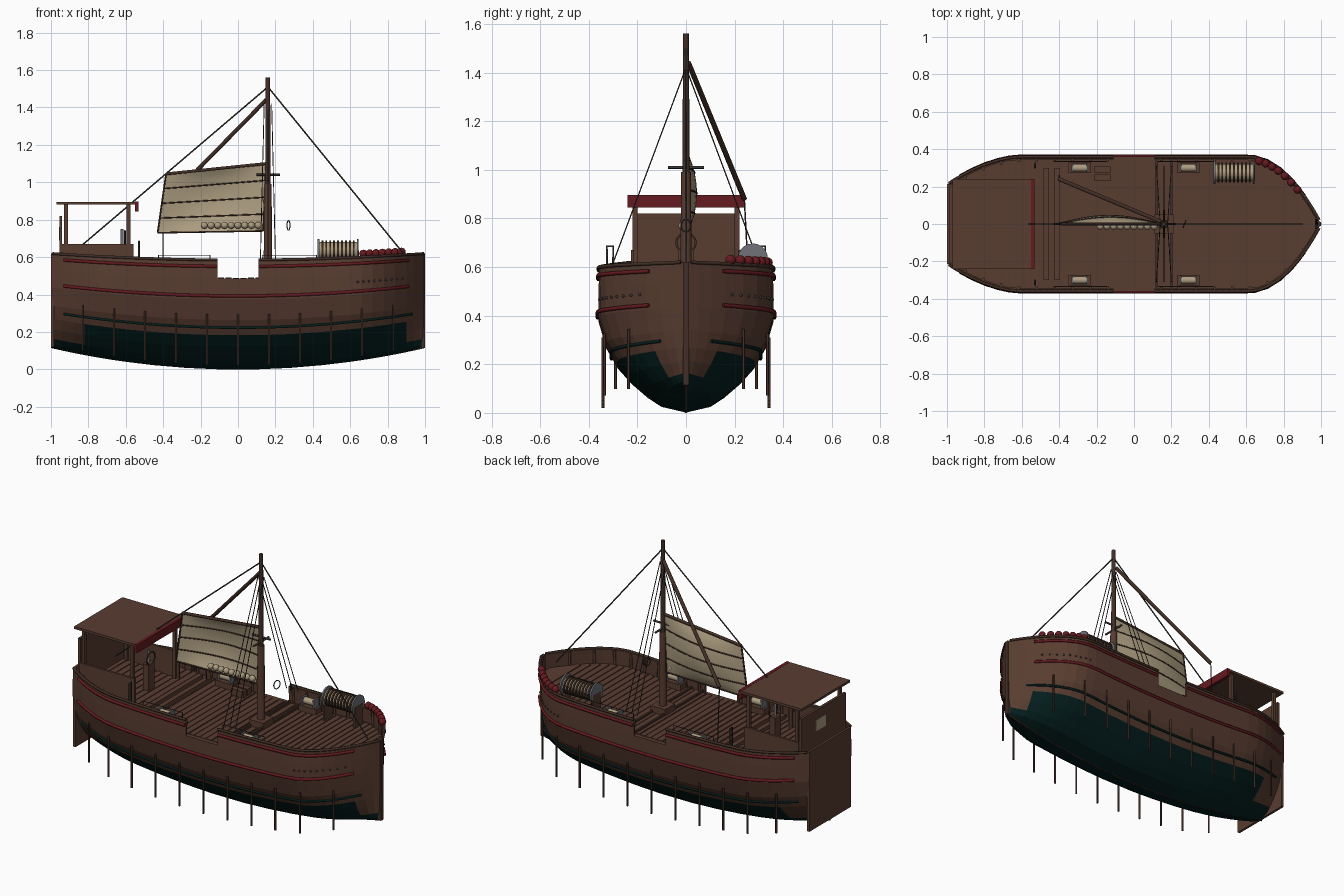
import bpy, bmesh, math
from mathutils import Vector

if "Cube" in bpy.data.objects:
    bpy.data.objects.remove(bpy.data.objects["Cube"])


def material(name, rgb):
    m = bpy.data.materials.new(name)
    m.use_nodes = True
    m.diffuse_color = (*rgb, 1)
    m.node_tree.nodes["Principled BSDF"].inputs["Base Color"].default_value = (*rgb, 1)
    return m


BROWN = material("timber brown", (.098, .046, .030))
DARK = material("dark timber", (.055, .028, .019))
TEAL = material("deep teal", (.0015, .014, .014))
RED = material("oxide red", (.13, .010, .014))
CREAM = material("canvas cream", (.42, .34, .22))
GREY = material("steel grey", (.16, .17, .19))
ROPE = material("rope charcoal", (.045, .040, .036))


def add_mesh(name, bm, *mats):
    me = bpy.data.meshes.new(name)
    bm.to_mesh(me)
    bm.free()
    for m in mats:
        me.materials.append(m)
    ob = bpy.data.objects.new(name, me)
    bpy.context.collection.objects.link(ob)
    return ob


def box(name, lo, hi, mat):
    bm = bmesh.new()
    bmesh.ops.create_cube(bm, size=1)
    for v in bm.verts:
        v.co = [(a + b) / 2 + c * (b - a) for a, b, c in zip(lo, hi, v.co)]
    return add_mesh(name, bm, mat)


def rod(name, a, b, r, mat, r2=None, sides=10):
    a, b = Vector(a), Vector(b)
    bm = bmesh.new()
    bmesh.ops.create_cone(bm, cap_ends=True, segments=sides, radius1=r,
                          radius2=r if r2 is None else r2, depth=(b - a).length)
    for f in bm.faces:
        f.smooth = len(f.verts) == 4
    ob = add_mesh(name, bm, mat)
    ob.location = (a + b) / 2
    ob.rotation_euler = (b - a).to_track_quat('Z', 'Y').to_euler()
    return ob


def ball(name, at, r, mat):
    bm = bmesh.new()
    bmesh.ops.create_uvsphere(bm, u_segments=12, v_segments=8, radius=r)
    for f in bm.faces:
        f.smooth = True
    add_mesh(name, bm, mat).location = at


def tube(name, pts, r, mat, closed=False):
    cu = bpy.data.curves.new(name, 'CURVE')
    cu.dimensions = '3D'
    cu.bevel_depth, cu.bevel_resolution, cu.use_fill_caps = r, 1, True
    sp = cu.splines.new('POLY')
    sp.points.add(len(pts) - 1)
    sp.use_cyclic_u = closed
    for p, co in zip(sp.points, pts):
        p.co = (*co, 1)
    cu.materials.append(mat)
    bpy.context.collection.objects.link(bpy.data.objects.new(name, cu))


# Hull shape: plan width, keel and sheer lines, section fullness
SECTION = [(0, 0), (.04, .28), (.1, .43), (.2, .62), (.31, .78), (.45, .91),
           (.64, 1), (.83, 1), (1, .99)]
DECK_U = .83


def plan(x):
    if x > .6:
        return .36 * (1 - ((x - .6) / .4) ** 2.1)
    return .36 - .15 * (max(0, -.6 - x) / .4) ** 1.8


def fullness(u):
    for (a, fa), (b, fb) in zip(SECTION, SECTION[1:]):
        if u <= b:
            return fa + (fb - fa) * (u - a) / (b - a)
    return SECTION[-1][1]


def hull(x, u, side=1, out=0.0):
    keel, sheer = .115 * x * x, .585 + .035 * x * x
    return Vector((x, side * max(0, plan(x) * fullness(u) + out), keel + u * (sheer - keel)))


stations = ([-1, -.94, -.88, -.82, -.75, -.68, -.6, -.45, -.28, -.11, .11, .28, .45, .6]
            + [.66, .72, .78, .84, .9, .94, .97, 1])
rows = len(SECTION) - 1
bm = bmesh.new()
grid = [[bm.verts.new(hull(x, SECTION[abs(i)][0], 1 if i > 0 else -1))
         for i in range(-rows, rows + 1)] for x in stations]
for j, x in enumerate(stations[:-1]):
    mid = (x + stations[j + 1]) / 2
    for i in range(2 * rows):
        row = max(abs(i - rows), abs(i + 1 - rows))
        if row == rows and abs(mid) < .1:      # boarding gap in the bulwark
            continue
        f = bm.faces.new((grid[j][i], grid[j][i + 1], grid[j + 1][i + 1], grid[j + 1][i]))
        f.material_index = int(SECTION[row][0] <= (.31 if -.82 < mid < .9 else .1))
bmesh.ops.remove_doubles(bm, verts=bm.verts, dist=.0001)
ob = add_mesh("hull", bm, BROWN, TEAL)
mod = ob.modifiers.new("planking", 'SOLIDIFY')
mod.thickness, mod.offset = .012, -1

# Deck with raised planks
bm = bmesh.new()
edges = [[bm.verts.new(hull(x, DECK_U, s, -.004)) for s in (-1, 1)] for x in stations[:-1]]
for (a, b), (c, d) in zip(edges, edges[1:]):
    bm.faces.new((a, c, d, b))
add_mesh("deck", bm, BROWN)
for k in range(46):
    x = -.93 + k * .04
    y, z = plan(x) - .025, hull(x, DECK_U).z
    if y > .02:
        box("deck_plank", (x - .016, -y, z - .003), (x + .016, y, z + .004), BROWN)

# Transom, stem and keel
box("transom", (-1, -.205, .12), (-.985, .205, .62), BROWN)
box("stem_post", (.98, -.012, .115), (1, .012, .62), DARK)
tube("keel", [hull(x, 0) + Vector((0, 0, .004)) for x in stations], .006, DARK)

# Rubbing strakes, waterline, rail cap, side posts, stanchions and scuppers
for s in (-1, 1):
    def strake(name, u, x0, x1, r, mat, n=28):
        tube(name, [hull(x0 + (x1 - x0) * k / n, u, s, .003) for k in range(n + 1)], r, mat)
    strake("lower_strake", .67, -.93, .91, .009, RED)
    strake("waterline_stripe", .38, -.93, .93, .007, TEAL)
    for x0, x1 in ((-.93, -.115), (.115, .91)):
        strake("upper_strake", .94, x0, x1, .009, RED)
    for x0, x1 in ((-.99, -.11), (.11, .99)):
        strake("rail_cap", 1, x0, x1, .008, DARK)
    for k in range(11):
        x = -.83 + k * .166
        top = hull(x, .5, s, .006)
        rod("side_post", (x, top.y, .115 * x * x + .02), top, .006, DARK, sides=6)
    for k in range(20):
        x = -.9 + k * .095
        if abs(x) > .12:
            rod("stanchion", hull(x, DECK_U, s, -.018), hull(x, .99, s, -.018), .008, BROWN, sides=6)
    for k in range(9):
        p = hull(.64 + k * .03, .76, s)
        ball("scupper", p, .006, ROPE)

# Wheelhouse
box("wheelhouse_roof", (-.97, -.24, .88), (-.55, .24, .895), BROWN)
box("roof_fascia", (-.552, -.24, .845), (-.532, .24, .896), RED)
box("wheelhouse_back", (-.955, -.22, .5), (-.94, .22, .82), BROWN)
box("back_window", (-.958, -.02, .69), (-.954, .08, .76), CREAM)
for s in (-1, 1):
    box("wheelhouse_side", (-.94, s * .22 - .007, .5), (-.56, s * .22 + .007, .67), BROWN)
    for x in (-.92, -.585):
        box("roof_post", (x - .01, s * .21 - .01, .5), (x + .01, s * .21 + .01, .88), BROWN)
    tube("side_hoop", [(-.53, s * .325, .52), (-.53, s * .325, .685), (-.53, s * .3, .685),
                       (-.53, s * .3, .52)], .005, ROPE)
box("helm_stand", (-.64, -.03, .5), (-.6, .03, .67), BROWN)
rod("helm_column", (-.62, 0, .67), (-.62, 0, .75), .008, GREY)
tube("helm_wheel", [(-.605, .04 * math.cos(a * math.pi / 8), .7 + .04 * math.sin(a * math.pi / 8))
                    for a in range(16)], .005, DARK, True)

# Mast, crosstrees, spar and rigging
MX = .16
box("mast_step", (MX - .05, -.05, .49), (MX + .05, .05, .53), BROWN)
rod("lower_mast", (MX, 0, .5), (MX, 0, .99), .024, BROWN, .02, 14)
rod("upper_mast", (MX, 0, .97), (MX, 0, 1.56), .015, DARK, .012, 14)
rod("crosstree_fore", (MX - .06, 0, 1.04), (MX + .065, 0, 1.04), .006, ROPE)
rod("crosstree_side", (MX, -.075, 1.01), (MX, .075, 1.01), .006, ROPE)
rod("spar", (MX - .01, .01, 1.44), (-.4, .24, .88), .011, DARK)
rod("spar_rope", (-.4, .24, .88), (-.4, .26, .5), .003, ROPE, sides=6)
rod("forestay", (MX, 0, 1.51), (.9, 0, .6), .004, ROPE, sides=6)
rod("backstay", (MX, 0, 1.51), (-.85, 0, .65), .004, ROPE, sides=6)
for s in (-1, 1):
    for dx in (-.04, 0, .04):
        rod("shroud", (MX + dx / 2, 0, 1.42), (MX + dx, s * .31, .59), .0025, ROPE, sides=6)
tube("hanging_ring", [(.27 + .008 * math.cos(a * math.pi / 8), .02 * math.cos(a * math.pi / 8),
                       .77 + .026 * math.sin(a * math.pi / 8)) for a in range(16)], .003, ROPE, True)


# Sail: bilinear sheet with a belly, battens and edge spars
def sail(u, v):
    foot = Vector((-.43, 0, .73)).lerp(Vector((.135, 0, .74)), u)
    head = Vector((-.385, 0, 1.045)).lerp(Vector((.15, 0, 1.1)), u)
    p = foot.lerp(head, v)
    p.y = .045 * math.sin(math.pi * u) * math.sin(math.pi * v) ** .7 if 0 < v < 1 else 0
    return p


N = 12
bm = bmesh.new()
vs = [[bm.verts.new(sail(i / N, j / N)) for j in range(N + 1)] for i in range(N + 1)]
for i in range(N):
    for j in range(N):
        bm.faces.new((vs[i][j], vs[i + 1][j], vs[i + 1][j + 1], vs[i][j + 1])).smooth = True
add_mesh("sail", bm, CREAM)
for v, r in ((0, .005), (.25, .004), (.5, .004), (.75, .004), (1, .009)):
    tube("sail_batten", [sail(i / N, v) for i in range(N + 1)], r, DARK)
for u in (0, 1):
    tube("sail_edge", [sail(u, j / N) for j in range(N + 1)], .005, DARK)
for k in range(9):
    ball("sail_bead", (-.18 + k * .036, -.012, .77), .019, CREAM)

# Net drum with coiled line
rod("drum_core", (.43, .275, .635), (.64, .275, .635), .046, CREAM, sides=16)
for k in range(9):
    rod("drum_coil", (.446 + k * .021, .275, .635), (.456 + k * .021, .275, .635), .054, DARK, sides=16)
for x in (.425, .635):
    rod("drum_flange", (x, .275, .635), (x + .01, .275, .635), .062, GREY, sides=20)
    box("drum_stand", (x, .235, .49), (x + .012, .315, .635), BROWN)

# Red floats along the bow rail
for k in range(7):
    p = hull(.67 + k * .034, 1, 1, -.012)
    ball("float", p + Vector((0, 0, .017)), .022, RED)

# Deck winches and fittings
for x in (-.29, .29):
    for s in (-1, 1):
        y = s * .3
        box("winch_base", (x - .06, y - .028, .49), (x + .06, y + .028, .53), BROWN)
        for dx in (-.045, .035):
            box("winch_cheek", (x + dx, y - .024, .53), (x + dx + .01, y + .024, .58), GREY)
        rod("winch_drum", (x - .035, y, .555), (x + .035, y, .555), .02, CREAM, sides=12)
for x0, x1 in ((-.425, -.15), (.13, .42)):
    for s in (-1, 1):
        tube("hand_rail", [(x0, s * .335, .57), (x0, s * .335, .61), (x1, s * .335, .61),
                           (x1, s * .335, .57)], .003, ROPE)
for x in (-.47, -.41):
    box("deck_beam", (x - .015, -.3, .49), (x + .015, .3, .525), BROWN)
for x in (.12, .2):
    box("mast_beam", (x - .006, -.34, .485), (x + .006, .34, .503), DARK)
for y in (.23, .275):
    box("locker", (-.21, y, .49), (-.125, y + .035, .53), BROWN)
